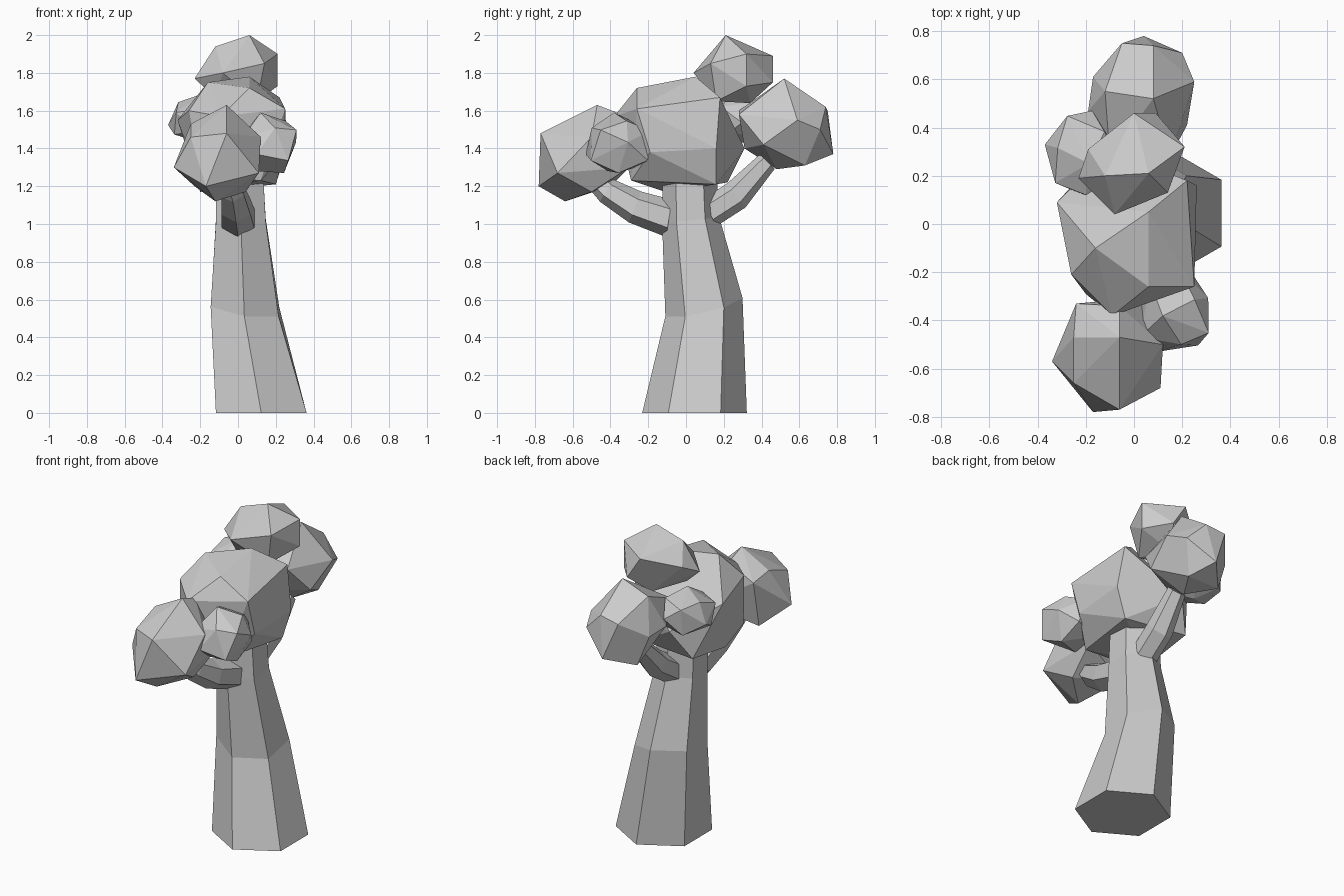
import bpy
import bmesh
import math
import random
from mathutils import Vector, Euler

old = bpy.data.objects.get("Cube")
if old:
    bpy.data.objects.remove(old, do_unlink=True)

# One plain grey for the whole tree
grey = bpy.data.materials.new("plain_grey")
grey.use_nodes = True
colour = (0.6, 0.6, 0.6, 1)
grey.diffuse_color = colour
grey.node_tree.nodes["Principled BSDF"].inputs["Base Color"].default_value = colour


def finish(bm, name):
    """Turn a bmesh into a flat-shaded object in the scene."""
    bmesh.ops.recalc_face_normals(bm, faces=bm.faces)
    mesh = bpy.data.meshes.new(name)
    bm.to_mesh(mesh)
    bm.free()
    mesh.materials.append(grey)
    obj = bpy.data.objects.new(name, mesh)
    bpy.context.collection.objects.link(obj)
    return obj


def limb(name, rings, sides=6):
    """Capped six-sided tube through rings of (centre, radius, axis)."""
    bm = bmesh.new()
    loops = []
    for centre, radius, axis in rings:
        turn = Vector((0, 0, 1)).rotation_difference(Vector(axis))
        loop = []
        for i in range(sides):
            a = math.tau * i / sides - math.pi / 2
            offset = Vector((math.cos(a), math.sin(a), 0)) * radius
            loop.append(bm.verts.new(Vector(centre) + turn @ offset))
        loops.append(loop)
    for low, high in zip(loops, loops[1:]):
        for i in range(sides):
            j = (i + 1) % sides
            bm.faces.new((low[i], low[j], high[j], high[i]))
    bm.faces.new(loops[0])
    bm.faces.new(loops[-1])
    return finish(bm, name)


def faceted(name, points):
    """Faceted foliage lump wrapped around its corner points."""
    bm = bmesh.new()
    for p in points:
        bm.verts.new(p)
    hull = bmesh.ops.convex_hull(bm, input=bm.verts)
    loose = [v for v in hull["geom_interior"] if isinstance(v, bmesh.types.BMVert)]
    bmesh.ops.delete(bm, geom=loose, context="VERTS")
    bmesh.ops.dissolve_limit(bm, angle_limit=math.radians(5),
                             verts=bm.verts, edges=bm.edges)
    return finish(bm, name)


def carved(name, corners):
    """Large lump from its main corners, given in hundredths."""
    return faceted(name, [Vector(c) / 100 for c in corners])


def tuft(name, low, high, seed, count=16):
    """Small irregular ball filling the box from low to high."""
    rng = random.Random(seed)
    spin = Euler([rng.uniform(0, math.tau) for _ in range(3)])
    golden = math.pi * (3 - math.sqrt(5))
    points = []
    for i in range(count):
        z = 1 - 2 * (i + 0.5) / count
        r = math.sqrt(1 - z * z)
        p = Vector((r * math.cos(golden * i), r * math.sin(golden * i), z))
        p += Vector([rng.uniform(-0.1, 0.1) for _ in range(3)])
        p.rotate(spin)
        points.append(p)
    # Spread the points so that they touch every side of the box
    for k in range(3):
        least = min(p[k] for p in points)
        most = max(p[k] for p in points)
        for p in points:
            p[k] = low[k] + (p[k] - least) / (most - least) * (high[k] - low[k])
    return faceted(name, points)


# Trunk: wide foot, slight bend, narrow top
up = (0, 0, 1)
limb("trunk", [
    ((0.123, 0.045, 0), 0.277, up),
    ((0.037, 0.095, 0.56), 0.21, (0.15, -0.24, 1)),
    ((0.015, 0.025, 1.02), 0.152, (0, -0.1, 1)),
    ((0.01, 0.02, 1.22), 0.145, up),
])

# Branches reaching to the front and back foliage
limb("front_branch", [
    ((0, -0.09, 1.03), 0.1, (0, -1, 0.15)),
    ((-0.01, -0.27, 1.09), 0.088, (0, -1, 0.4)),
    ((-0.03, -0.415, 1.175), 0.07, (-0.1, -1, 0.7)),
    ((-0.06, -0.5, 1.26), 0.055, (-0.1, -1, 1)),
])
limb("back_branch", [
    ((0.02, 0.125, 1.06), 0.08, (0, 1, 0.5)),
    ((0.03, 0.265, 1.15), 0.08, (0, 1, 0.8)),
    ((0.04, 0.43, 1.33), 0.055, (0, 1, 1)),
])

# Large foliage lumps
carved("main_foliage", [
    (6, 5, 178), (-16, -10, 175), (6, -26, 172), (22, 18, 167),
    (25, -26, 161), (-32, 9, 155), (-26, -21, 160), (-9, -38, 157),
    (25, -19, 138), (26, 16, 140), (12, -29, 123), (20, 16, 121),
    (-20, -11, 117), (-10, 31, 140), (-20, 22, 122), (-20, -29, 125),
])
carved("front_foliage", [
    (-6, -47, 163), (-25, -47, 153), (-34, -57, 130), (-6, -77, 148),
    (-17, -78, 120), (11, -68, 127), (12, -50, 146), (4, -50, 117),
    (-12, -64, 112), (-23, -40, 120), (-6, -34, 158), (-24, -33, 150),
    (8, -30, 130), (-25, -66, 146),
])
carved("back_foliage", [
    (4, 78, 137), (8, 74, 162), (-5, 75, 160), (20, 71, 150),
    (25, 59, 155), (22, 41, 142), (8, 52, 177), (-12, 55, 172),
    (-17, 61, 150), (-19, 47, 152), (-10, 63, 131), (12, 63, 131),
    (3, 48, 129), (0, 31, 140), (15, 28, 158), (-10, 28, 160),
])
carved("top_foliage", [
    (6, 21, 200), (21, 32, 190), (21, 32, 173), (0, 46, 189),
    (9, 46, 175), (14, 13, 185), (-8, 4, 180), (-23, 19, 177),
    (-19, 31, 183), (-12, 20, 194), (0, 34, 164), (10, 16, 165),
    (-12, 16, 167),
])

# Small side tufts
tuft("right_side_foliage", (0.01, -0.53, 1.27), (0.31, -0.19, 1.59), 5)
tuft("left_side_foliage", (-0.37, 0.12, 1.43), (-0.06, 0.47, 1.69), 6)
